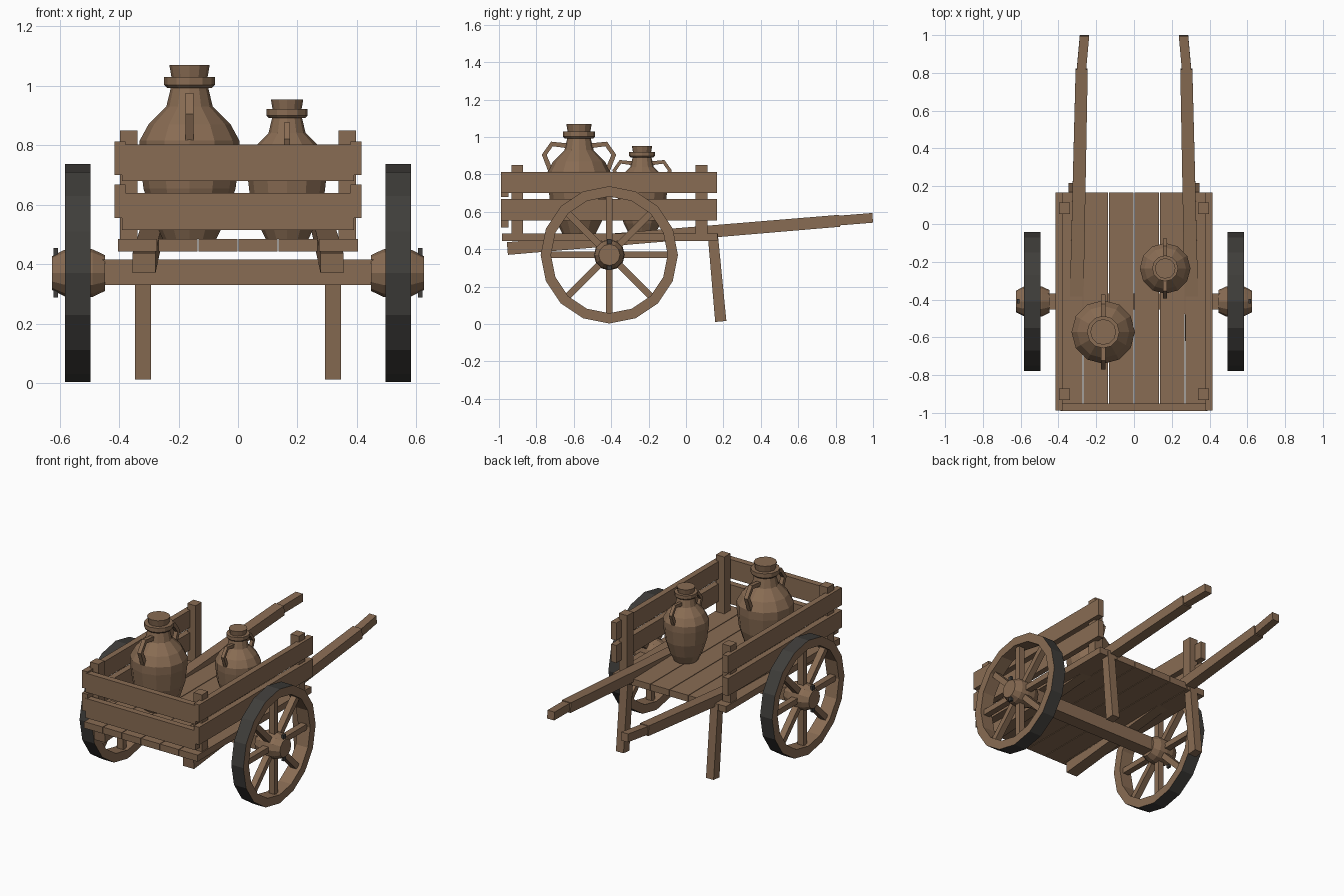
import bpy, bmesh, math
from mathutils import Vector, Matrix

cube = bpy.data.objects.get("Cube")
if cube:
    bpy.data.objects.remove(cube, do_unlink=True)


def material(name, rgb):
    m = bpy.data.materials.new(name)
    m.use_nodes = True
    col = (*rgb, 1)
    m.diffuse_color = col
    bsdf = next(n for n in m.node_tree.nodes if n.type == 'BSDF_PRINCIPLED')
    bsdf.inputs["Base Color"].default_value = col
    bsdf.inputs["Roughness"].default_value = 0.9
    return m


WOOD = material("warm_brown", (0.25, 0.15, 0.087))
IRON = material("dark_iron", (0.05, 0.047, 0.043))


def finish(bm, name, mats):
    bmesh.ops.remove_doubles(bm, verts=bm.verts, dist=1e-5)
    bmesh.ops.recalc_face_normals(bm, faces=bm.faces)
    me = bpy.data.meshes.new(name)
    bm.to_mesh(me)
    bm.free()
    for m in mats:
        me.materials.append(m)
    ob = bpy.data.objects.new(name, me)
    bpy.context.collection.objects.link(ob)
    return ob


def box(name, lo, hi, mat=WOOD):
    lo, hi = Vector(lo), Vector(hi)
    bm = bmesh.new()
    bmesh.ops.create_cube(bm, size=1)
    for v in bm.verts:
        v.co = (lo + hi) / 2 + v.co * (hi - lo)
    return finish(bm, name, [mat])


def sweep(name, path, side, sizes):
    """Rectangular bar along a path; side is the constant width direction."""
    bm = bmesh.new()
    path, side = [Vector(p) for p in path], Vector(side)
    rings = []
    for i, p in enumerate(path):
        t = path[min(i + 1, len(path) - 1)] - path[max(i - 1, 0)]
        n = side.cross(t).normalized()
        w, h = sizes[min(i, len(sizes) - 1)]
        rings.append([bm.verts.new(p + side * a * w / 2 + n * b * h / 2)
                      for a, b in ((-1, -1), (1, -1), (1, 1), (-1, 1))])
    for r, s in zip(rings, rings[1:]):
        for k in range(4):
            bm.faces.new((r[k], r[k - 1], s[k - 1], s[k]))
    bm.faces.new(rings[0])
    bm.faces.new(rings[-1])
    return finish(bm, name, [WOOD])


def lathe(name, profile, sides, matrix, closed=False, iron_radius=None):
    """Turn (radius, height) points about local z, then place with matrix."""
    bm = bmesh.new()
    pts = profile + profile[:1] if closed else profile
    verts = [bm.verts.new((r, 0, z)) for r, z in pts]
    edges = [bm.edges.new(e) for e in zip(verts, verts[1:])]
    bmesh.ops.spin(bm, geom=verts + edges, cent=(0, 0, 0), axis=(0, 0, 1),
                   angle=math.tau, steps=sides)
    bmesh.ops.remove_doubles(bm, verts=bm.verts, dist=1e-5)
    # Outer tread faces take the second material
    if iron_radius:
        for f in bm.faces:
            f.material_index = int(all(v.co.xy.length > iron_radius for v in f.verts))
    bm.transform(matrix)
    return finish(bm, name, [WOOD, IRON] if iron_radius else [WOOD])


# Bed planks
for i in range(6):
    x = (i - 2.5) * 0.135
    box(f"bed_plank_{i + 1}", (x - 0.0655, -0.985, 0.443), (x + 0.0655, 0.168, 0.485))

# Front boards
box("front_board_lower", (-0.39, -0.99, 0.515), (0.39, -0.95, 0.64))
box("front_board_upper", (-0.39, -0.99, 0.68), (0.39, -0.95, 0.802))

AXLE_Y, AXLE_Z = -0.41, 0.37
for s, tag in ((1, "left"), (-1, "right")):
    # Side boards and corner posts
    for level, z0, z1 in (("lower", 0.555, 0.668), ("upper", 0.7, 0.812)):
        box(f"{tag}_side_board_{level}", (s * 0.378, -0.988, z0), (s * 0.416, 0.167, z1))
    for end, y in (("front", -0.902), ("back", 0.083)):
        box(f"{tag}_{end}_post", (s * 0.338, y - 0.031, 0.45), (s * 0.397, y + 0.031, 0.85))

    # Shaft with a thinner grip
    X = (1, 0, 0)
    sweep(f"{tag}_shaft", [(s * 0.316, -0.955, 0.404), (s * 0.277, 0.82, 0.552)], X,
          [(0.077, 0.068), (0.064, 0.064)])
    sweep(f"{tag}_shaft_grip", [(s * 0.28, 0.8, 0.552), (s * 0.262, 0.998, 0.568)], X,
          [(0.05, 0.052)])

    # Prop leg
    sweep(f"{tag}_leg", [(s * 0.32, 0.143, 0.482), (s * 0.32, 0.186, 0.014)], X,
          [(0.054, 0.054), (0.054, 0.06)])

    # Wheel rim, hub, spokes and linchpin
    centre = Vector((s * 0.539, AXLE_Y, AXLE_Z))
    place = Matrix.Translation(centre) @ Matrix.Rotation(s * math.pi / 2, 4, 'Y')
    lathe(f"{tag}_wheel_rim", [(0.312, -0.043), (0.367, -0.043), (0.367, 0.043), (0.312, 0.043)],
          16, place, closed=True, iron_radius=0.34)
    lathe(f"{tag}_hub", [(0, -0.092), (0.06, -0.092), (0.08, -0.05), (0.083, 0),
                         (0.078, 0.045), (0.057, 0.086), (0, 0.086)], 12, place)
    for k in range(8):
        a = k * math.pi / 4
        d = Vector((0, math.cos(a), math.sin(a)))
        sweep(f"{tag}_spoke_{k + 1}", [centre + d * 0.05, centre + d * 0.318], X, [(0.04, 0.036)])
    box(f"{tag}_linchpin", (s * 0.605, AXLE_Y - 0.012, AXLE_Z - 0.082),
        (s * 0.62, AXLE_Y + 0.012, AXLE_Z + 0.085), IRON)

# Axle beam
box("axle", (-0.46, AXLE_Y - 0.043, 0.33), (0.46, AXLE_Y + 0.043, 0.416))

# Jars with stopper and paired handles
BODY = [(0, 0), (0.09, 0), (0.122, 0.065), (0.155, 0.17), (0.168, 0.28), (0.168, 0.33),
        (0.138, 0.385), (0.078, 0.445), (0.062, 0.512)]
RIM = [(0, 0.508), (0.076, 0.508), (0.086, 0.518), (0.086, 0.545), (0, 0.545)]
STOPPER = [(0, 0.54), (0.06, 0.54), (0.068, 0.585), (0, 0.585)]
HANDLE = [(0.06, 0.468), (0.145, 0.478), (0.186, 0.42), (0.152, 0.335)]
for tag, loc, k in (("large", (-0.163, -0.572, 0.485), 1), ("small", (0.165, -0.235, 0.485), 0.8)):
    place = Matrix.Translation(loc) @ Matrix.Scale(k, 4)
    for part, prof in (("body", BODY), ("rim", RIM), ("stopper", STOPPER)):
        lathe(f"{tag}_jar_{part}", prof, 12, place)
    for s, end in ((-1, "front"), (1, "back")):
        sweep(f"{tag}_jar_{end}_handle", [place @ Vector((0, s * r, z)) for r, z in HANDLE],
              (1, 0, 0), [(0.026 * k, 0.026 * k)])
